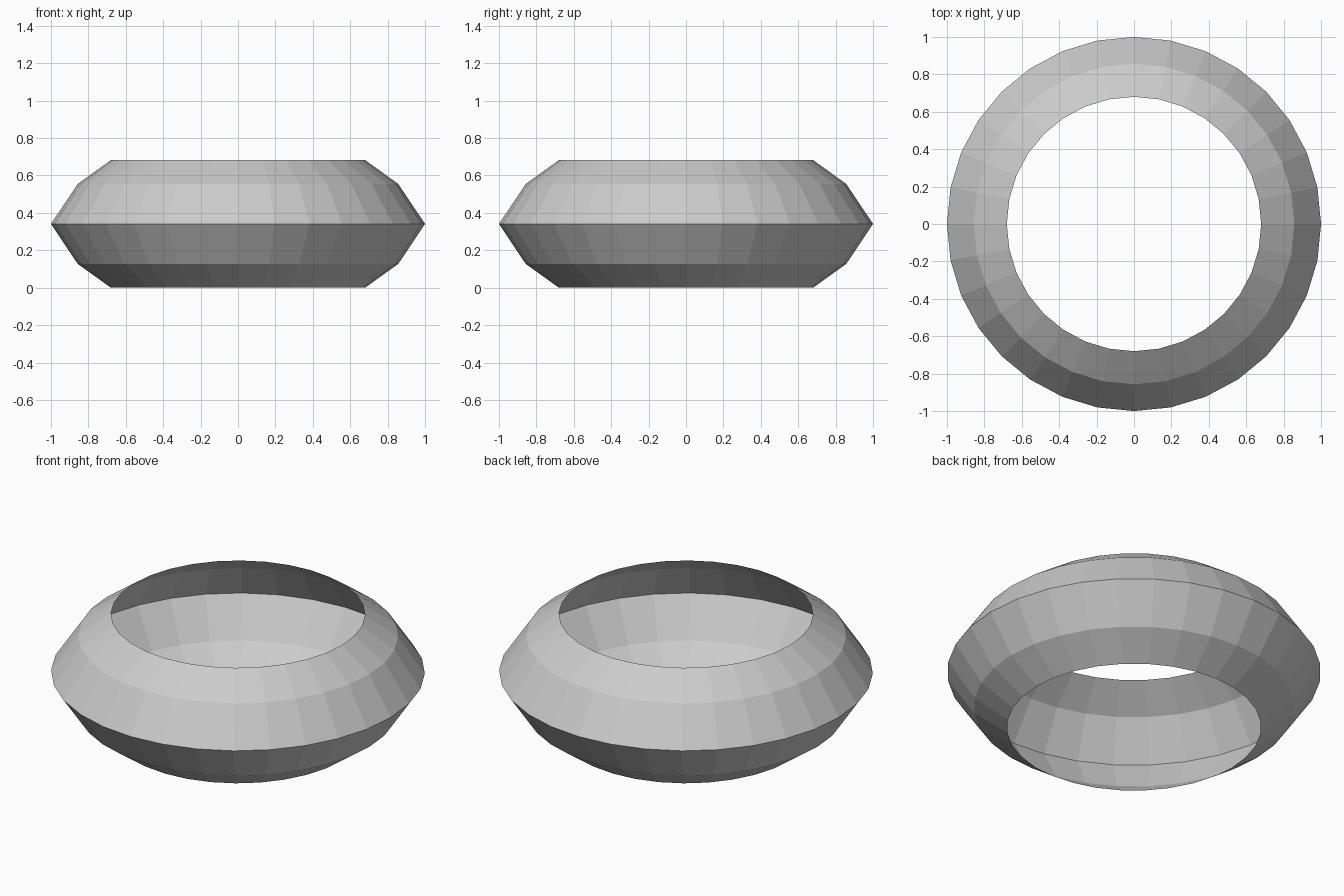
import bpy, bmesh, math

if "Cube" in bpy.data.objects:
    bpy.data.objects.remove(bpy.data.objects["Cube"])

SIDES = 32
# Outer profile (radius, height) of the open faceted band
PROFILE = [(0.68, 0.0), (0.857, 0.127), (1.0, 0.341), (0.857, 0.555), (0.68, 0.682)]

# Open ring shell: spin the profile around z
bm = bmesh.new()
rings = []
for r, z in PROFILE:
    rings.append([bm.verts.new((r * math.cos(2 * math.pi * i / SIDES),
                                r * math.sin(2 * math.pi * i / SIDES), z))
                  for i in range(SIDES)])
for low, high in zip(rings, rings[1:]):
    for i in range(SIDES):
        j = (i + 1) % SIDES
        bm.faces.new((low[i], low[j], high[j], high[i]))

mesh = bpy.data.meshes.new("ring_band")
bm.to_mesh(mesh)
bm.free()
ring = bpy.data.objects.new("ring_band", mesh)
bpy.context.collection.objects.link(ring)
